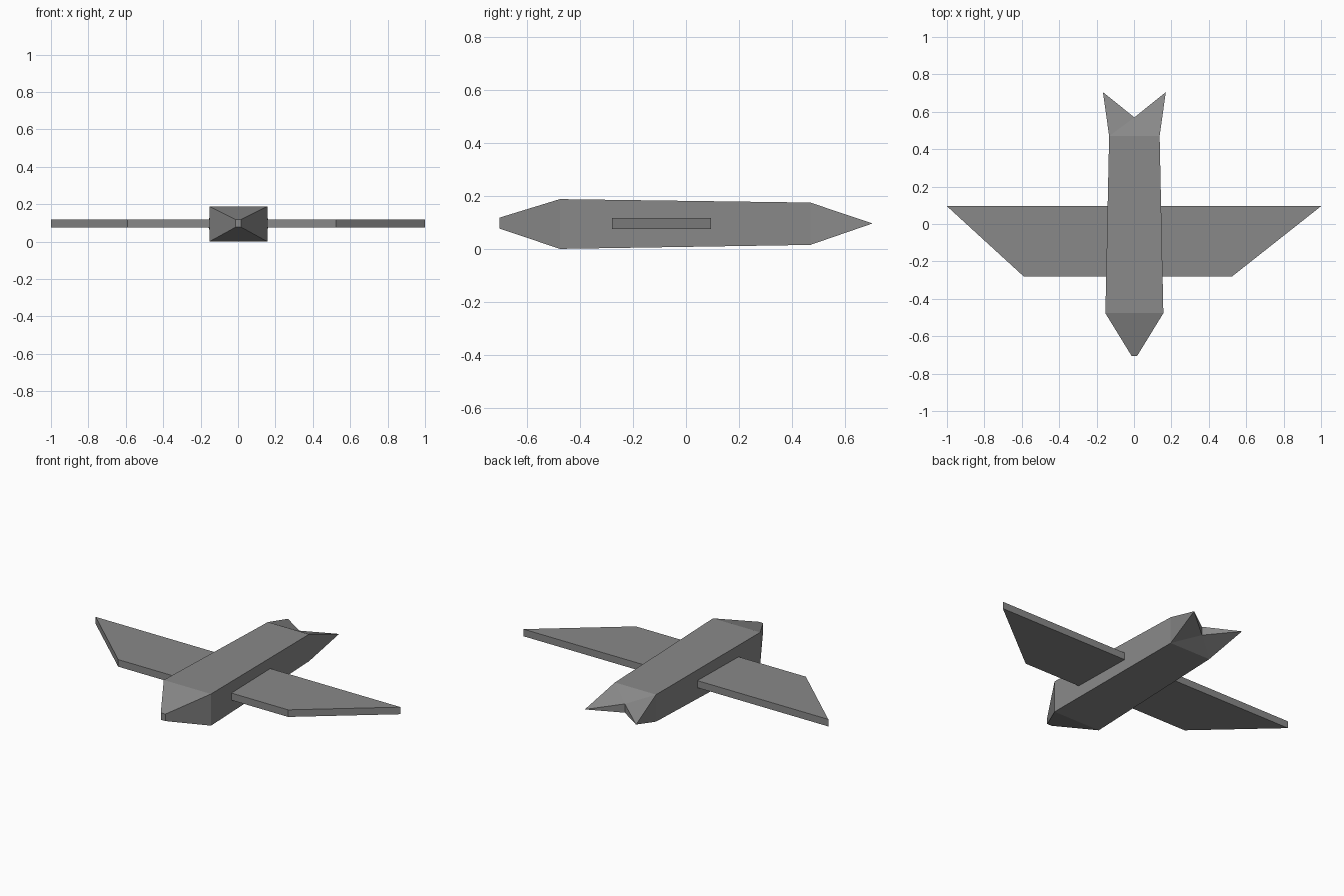
import bpy
import bmesh

if "Cube" in bpy.data.objects:
    bpy.data.objects.remove(bpy.data.objects["Cube"])

# Dark grey for every part
dark = bpy.data.materials.new("dark_grey")
dark.diffuse_color = (0.25, 0.25, 0.25, 1)
dark.use_nodes = True
dark.node_tree.nodes["Principled BSDF"].inputs["Base Color"].default_value = dark.diffuse_color


def make_object(name, build):
    bm = bmesh.new()
    build(bm)
    bmesh.ops.recalc_face_normals(bm, faces=bm.faces)
    mesh = bpy.data.meshes.new(name)
    bm.to_mesh(mesh)
    bm.free()
    mesh.materials.append(dark)
    obj = bpy.data.objects.new(name, mesh)
    bpy.context.collection.objects.link(obj)
    return obj


# Body: rectangular sections lofted from beak to rump, ending in a forked tail
def build_body(bm):
    # y, half width, bottom z, top z
    sections = [(-0.705, 0.015, 0.077, 0.118),
                (-0.477, 0.155, 0.0, 0.188),
                (0.47, 0.135, 0.015, 0.175)]
    rings = []
    for y, w, lo, hi in sections:
        corners = [(-w, lo), (w, lo), (w, hi), (-w, hi)]
        rings.append([bm.verts.new((x, y, z)) for x, z in corners])
    bm.faces.new(rings[0])
    for a, b in zip(rings, rings[1:]):
        for i in range(4):
            j = (i + 1) % 4
            bm.faces.new((a[i], a[j], b[j], b[i]))

    # Tail: wedge narrowing to two tips, with a V notch between them
    bl, br, tr, tl = rings[-1]
    left = bm.verts.new((-0.168, 0.705, 0.096))
    right = bm.verts.new((0.168, 0.705, 0.096))
    notch_top = bm.verts.new((0, 0.57, 0.122))
    notch_low = bm.verts.new((0, 0.57, 0.07))
    for low, high, tip in ((bl, tl, left), (br, tr, right)):
        bm.faces.new((low, high, tip))
        bm.faces.new((high, notch_top, tip))
        bm.faces.new((low, notch_low, tip))
        bm.faces.new((notch_top, notch_low, tip))
    bm.faces.new((tl, tr, notch_top))
    bm.faces.new((bl, br, notch_low))


# Wings: one flat slab passing through the body
def build_wings(bm):
    outline = [(-1, 0.095), (-0.59, -0.28), (0.525, -0.28), (1, 0.095)]
    base = bm.faces.new([bm.verts.new((x, y, 0.075)) for x, y in outline])
    top = bmesh.ops.extrude_face_region(bm, geom=[base], use_keep_orig=True)
    verts = [v for v in top["geom"] if isinstance(v, bmesh.types.BMVert)]
    bmesh.ops.translate(bm, verts=verts, vec=(0, 0, 0.042))


body = make_object("body", build_body)
body.location.x = 0.002
make_object("wings", build_wings)
